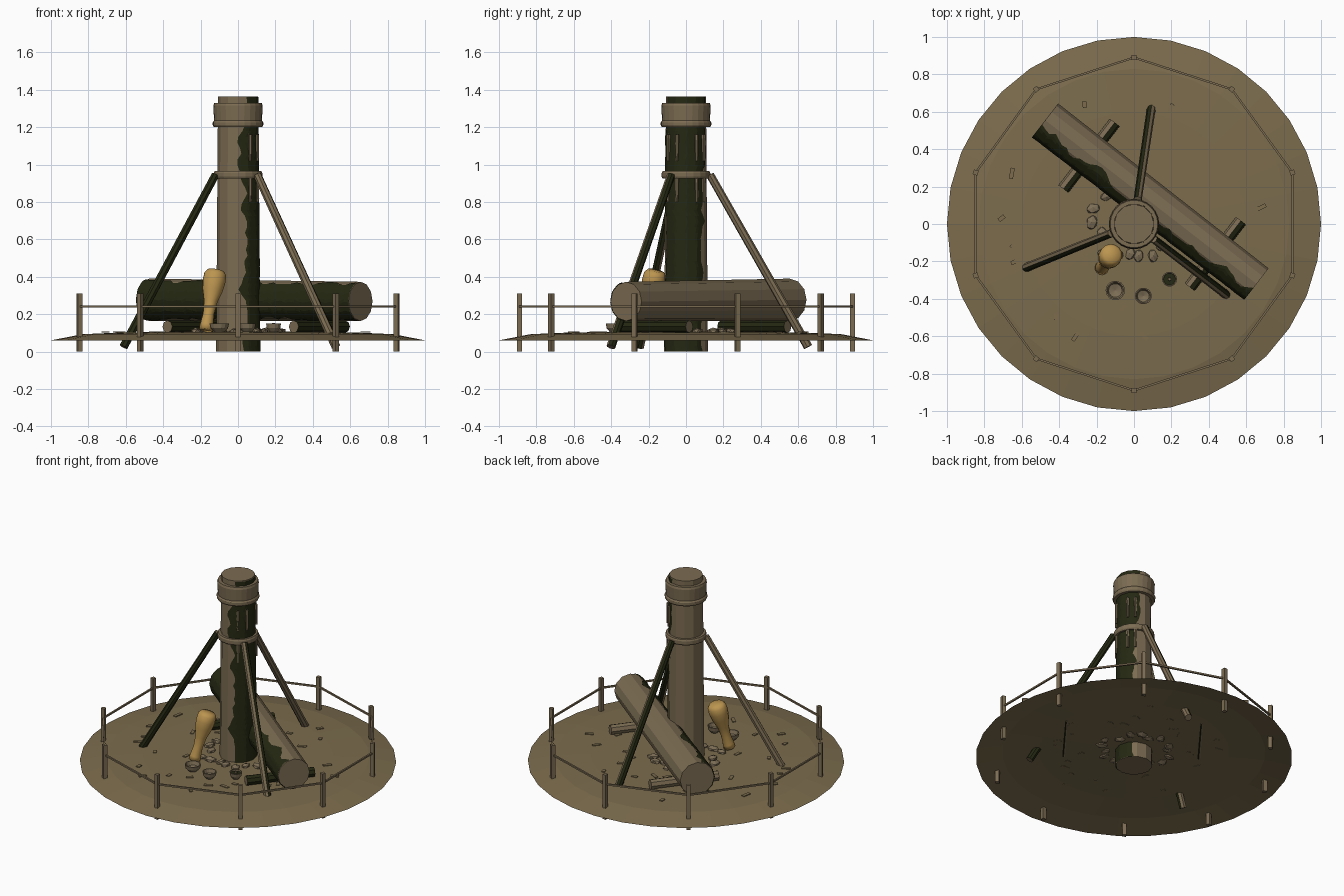
import bpy, bmesh, random
from math import pi, sin, cos, tau, atan2, radians, degrees
from mathutils import Vector, Matrix

random.seed(7)
if "Cube" in bpy.data.objects:
    bpy.data.objects.remove(bpy.data.objects["Cube"])


def material(name, rgb):
    m = bpy.data.materials.new(name)
    m.use_nodes = True
    m.diffuse_color = (*rgb, 1)
    m.node_tree.nodes["Principled BSDF"].inputs["Base Color"].default_value = (*rgb, 1)
    return m


EARTH = material("dry earth", (0.20, 0.15, 0.075))
WOOD = material("weathered wood", (0.20, 0.15, 0.085))
MOSS = material("dark moss", (0.018, 0.021, 0.006))
STONE = material("tan stone", (0.21, 0.16, 0.095))
GOLD = material("golden gourd", (0.50, 0.30, 0.08))


def finish(name, bm, *mats):
    me = bpy.data.meshes.new(name)
    bm.to_mesh(me)
    bm.free()
    ob = bpy.data.objects.new(name, me)
    bpy.context.collection.objects.link(ob)
    for m in mats:
        me.materials.append(m)
    return ob


def frame(a, b):
    """Matrix whose z axis runs from a to b, starting at a."""
    a, b = Vector(a), Vector(b)
    return Matrix.Translation(a) @ (b - a).to_track_quat('Z', 'Y').to_matrix().to_4x4(), (b - a).length


def tube(name, a, b, r0, r1, sides, mossy=None):
    """Faceted pole; faces turned toward the mossy direction are dark."""
    mat, length = frame(a, b)
    bm = bmesh.new()
    bmesh.ops.create_cone(bm, cap_ends=True, segments=sides, radius1=r0, radius2=r1, depth=length,
                          matrix=mat @ Matrix.Translation((0, 0, length / 2)))
    bm.normal_update()
    if mossy:
        for f in bm.faces:
            f.material_index = int(f.normal.dot(Vector(mossy)) > 0.3)
    return finish(name, bm, WOOD, MOSS)


def moss_patch(name, a, b, r0, r1, toward, half, sides=12, step=0.03):
    """Thin ragged skin of moss hugging one side of a faceted pole."""
    mat, length = frame(a, b)
    d = mat.to_3x3().inverted() @ Vector(toward)
    mid, rows, cols = atan2(d.y, d.x), int(length / step), 16
    bm = bmesh.new()
    grid, edges = [], [half, half]
    for i in range(rows + 1):
        edges = [min(max(e + random.uniform(-12, 12), half - 14), half + 14) for e in edges]
        t, row = i / rows, []
        for j in range(cols + 1):
            ang = mid + radians(-edges[0] + (edges[0] + edges[1]) * j / cols)
            facet = ang % (tau / sides) - pi / sides
            r = (r0 + (r1 - r0) * t) * cos(pi / sides) / cos(facet) + 0.004
            row.append(bm.verts.new(mat @ Vector((r * cos(ang), r * sin(ang), t * length))))
        grid.append(row)
    for low, high in zip(grid, grid[1:]):
        for j in range(cols):
            bm.faces.new((low[j], low[j + 1], high[j + 1], high[j]))
    return finish(name, bm, MOSS)


def lathe(name, profile, sides, mat, matrix=Matrix()):
    """Spin (radius, height) points about z."""
    bm = bmesh.new()
    vs = [bm.verts.new((r, 0, z)) for r, z in profile]
    es = [bm.edges.new(p) for p in zip(vs, vs[1:])]
    bmesh.ops.spin(bm, geom=vs + es, cent=(0, 0, 0), axis=(0, 0, 1), angle=tau, steps=sides, use_duplicate=False)
    bmesh.ops.remove_doubles(bm, verts=bm.verts, dist=0.0005)
    bmesh.ops.recalc_face_normals(bm, faces=bm.faces)
    bm.transform(matrix)
    return finish(name, bm, mat)


def polar(r, degrees_, z):
    return Vector((r * cos(radians(degrees_)), r * sin(radians(degrees_)), z))


def block(bm, size, matrix):
    bmesh.ops.create_cube(bm, size=1, matrix=matrix @ Matrix.Diagonal((*size, 1)))


# Ground mound
lathe("ground", [(1, 0.06), (0.83, 0.093), (0.6, 0.103), (0, 0.105)], 32, EARTH)

# Central pillar with moss on one side
tube("pillar", (0, 0, 0), (0, 0, 1.365), 0.117, 0.107, 12)
moss_patch("pillar_moss", (0, 0, 0), (0, 0, 1.36), 0.117, 0.107, (0.98, -0.17, 0), 68)
lathe("pillar_cap", [(0.108, 1.2), (0.13, 1.2), (0.135, 1.21), (0.135, 1.225), (0.128, 1.235),
                     (0.132, 1.315), (0.127, 1.33), (0.106, 1.33)], 24, WOOD)
lathe("pillar_collar", [(0.11, 0.925), (0.125, 0.925), (0.13, 0.935), (0.13, 0.955),
                        (0.125, 0.965), (0.108, 0.965)], 20, WOOD)

# Bare wood slivers hanging over the moss
for ang in (-55, -25, 30, 55):
    for low, high in ((0.8, 0.93), (1.02, 1.16)):
        tube("wood_sliver", polar(0.116, ang, low), polar(0.114, ang, high), 0.007, 0.011, 6)

# Three bracing legs
for i in range(3):
    ang = 81.5 + 120.5 * i
    side = polar(1, ang + 90, 0)
    tube("bracing_leg", polar(0.66, ang, 0.025), polar(0.13, ang, 0.945), 0.024, 0.022, 8, side)

# Fallen log and its two cross supports
along, across = Vector((0.79, -0.61, 0)), Vector((0.61, 0.79, 0))
log_a, log_b = Vector((-0.475, 0.555, 0.277)), Vector((0.655, -0.32, 0.268))
tube("fallen_log", log_a, log_b, 0.113, 0.105, 12)
moss_patch("log_moss", log_a, log_b, 0.113, 0.105, -across, 68)
for x, y in ((-0.24, 0.365), (0.435, -0.16)):
    mid = Vector((x, y, 0.133))
    tube("log_support", mid - across * 0.225, mid + across * 0.225, 0.033, 0.033, 8, along)

# Fence ring: ten stakes and a thin rail
stakes, rails = bmesh.new(), bmesh.new()
for i in range(10):
    ang = 90 + 36 * i
    block(stakes, (0.026, 0.026, 0.31), Matrix.Translation(polar(0.89, ang, 0.155))
          @ Matrix.Rotation(radians(ang), 4, 'Z'))
    m, length = frame(polar(0.89, ang, 0.24), polar(0.89, ang + 36, 0.24))
    block(rails, (0.011, 0.011, length), m @ Matrix.Translation((0, 0, length / 2)))
finish("fence_stakes", stakes, WOOD)
finish("fence_rails", rails, WOOD)

# Leaning gourd
m, length = frame((-0.172, -0.235, 0.115), (-0.118, -0.16, 0.435))
gourd = lathe("gourd", [(0, 0), (0.038, 0), (0.036, 0.03), (0.03, 0.09), (0.037, 0.16), (0.055, 0.22),
                        (0.062, 0.27), (0.06, 0.31), (0.045, 0.33), (0, 0.333)], 14, GOLD, m)
for p in gourd.data.polygons:
    p.use_smooth = True

# Offering bowls, one of them filled
for x, y, r in ((-0.1, -0.355, 0.052), (0.05, -0.385, 0.045), (0.19, -0.295, 0.04)):
    lathe("bowl", [(0, 0.104), (r * 0.5, 0.104), (r * 0.9, 0.125), (r, 0.15), (r * 0.86, 0.15),
                   (r * 0.7, 0.125), (0, 0.115)], 14, STONE, Matrix.Translation((x, y, 0)))
tube("bowl_filling", (0.19, -0.295, 0.12), (0.19, -0.295, 0.142), 0.03, 0.033, 10, (0, 0, 1))
tube("bowl_stub", (0.19, -0.295, 0.14), (0.19, -0.295, 0.152), 0.01, 0.008, 6)

# Ring of stones around the pillar foot
stones = bmesh.new()
for i in range(18):
    r = random.uniform(0.16, 0.235)
    size = random.uniform(0.026, 0.04)
    turn = Matrix.Rotation(random.uniform(0, tau), 4, 'Z') @ Matrix.Rotation(random.uniform(-0.3, 0.3), 4, 'X')
    bmesh.ops.create_icosphere(stones, subdivisions=1, radius=size, matrix=Matrix.Translation(
        polar(r, i * 20 + random.uniform(-5, 5), 0.108)) @ turn @ Matrix.Diagonal((1.15, 0.85, 0.55, 1)))
finish("stone_ring", stones, STONE)

# Flat wood chips strewn on the ground
chips = bmesh.new()
for i in range(34):
    place = polar(random.uniform(0.32, 0.72), i * 137.5, 0.105)
    turn = Matrix.Rotation(random.uniform(0, tau), 4, 'Z')
    block(chips, (random.uniform(0.03, 0.06), 0.022, 0.006), Matrix.Translation(place) @ turn)
finish("wood_chips", chips, EARTH)
